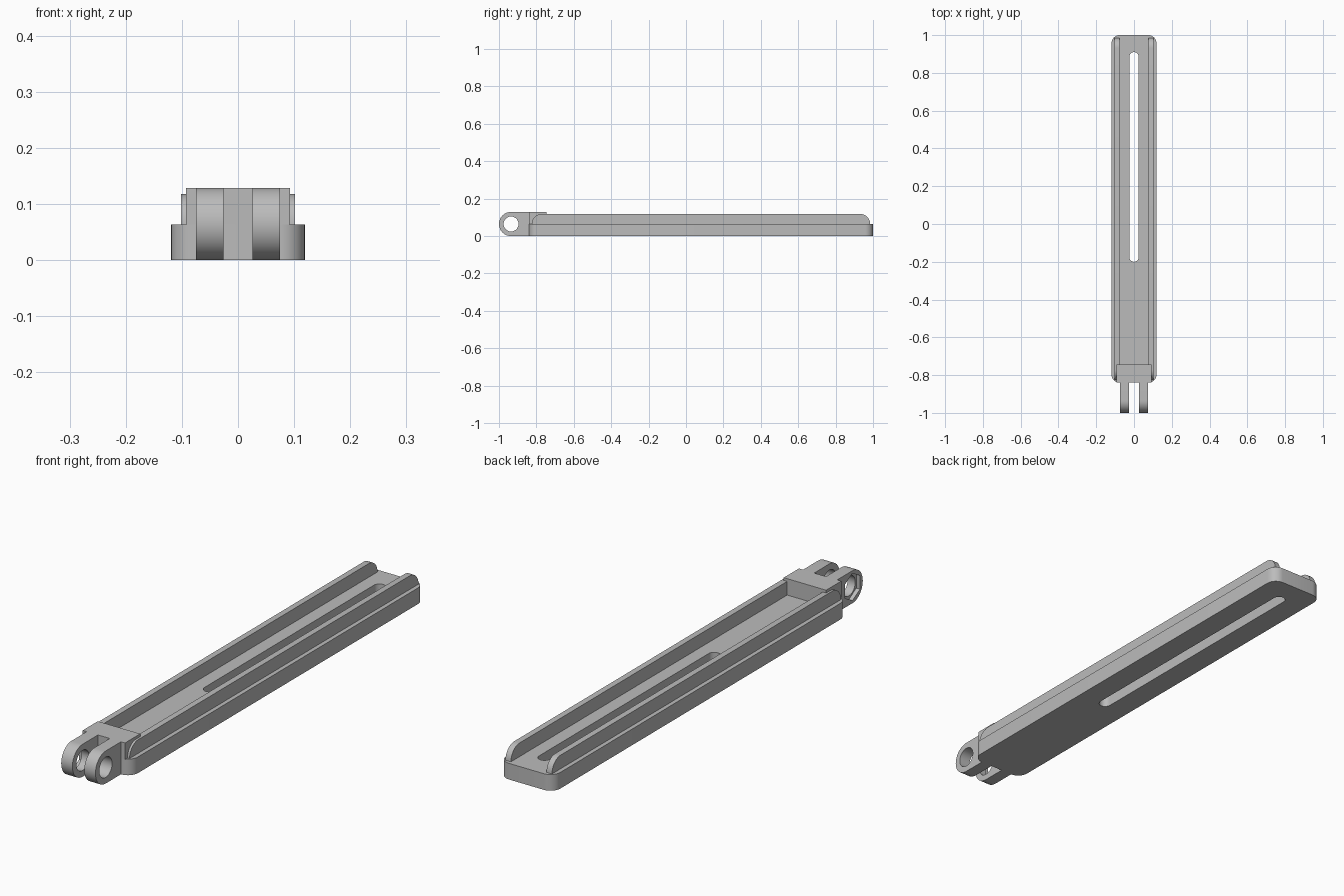
import bpy
import bmesh
import math

cube = bpy.data.objects.get("Cube")
if cube:
    bpy.data.objects.remove(cube, do_unlink=True)

grey = bpy.data.materials.new("plain grey")
grey.use_nodes = True
colour = (0.5, 0.5, 0.5, 1)
grey.diffuse_color = colour
grey.node_tree.nodes["Principled BSDF"].inputs["Base Color"].default_value = colour


def arc(cx, cy, r, start, end, steps=16):
    """Points along an arc, angles in degrees."""
    angles = [math.radians(start + (end - start) * i / steps) for i in range(steps + 1)]
    return [(cx + r * math.cos(a), cy + r * math.sin(a)) for a in angles]


def prism(name, outline, low, high, axis):
    """Extrude an outline: (x, y) along Z or (y, z) along X."""
    bm = bmesh.new()
    place = (lambda p: (p[0], p[1], low)) if axis == "Z" else (lambda p: (low, p[0], p[1]))
    face = bm.faces.new([bm.verts.new(place(p)) for p in outline])
    moved = bmesh.ops.extrude_face_region(bm, geom=[face])["geom"]
    step = (0, 0, high - low) if axis == "Z" else (high - low, 0, 0)
    bmesh.ops.translate(bm, vec=step, verts=[v for v in moved if isinstance(v, bmesh.types.BMVert)])
    bmesh.ops.remove_doubles(bm, verts=bm.verts, dist=1e-5)
    bmesh.ops.recalc_face_normals(bm, faces=bm.faces)
    mesh = bpy.data.meshes.new(name)
    bm.to_mesh(mesh)
    bm.free()
    mesh.materials.append(grey)
    obj = bpy.data.objects.new(name, mesh)
    bpy.context.collection.objects.link(obj)
    return obj


def select(obj):
    bpy.ops.object.select_all(action="DESELECT")
    obj.select_set(True)
    bpy.context.view_layer.objects.active = obj


def cut(obj, cutter):
    cutter.hide_render = True
    mod = obj.modifiers.new("cut", "BOOLEAN")
    mod.operation = "DIFFERENCE"
    mod.solver = "EXACT"
    mod.object = cutter
    select(obj)
    bpy.ops.object.modifier_apply(modifier=mod.name)
    bpy.data.objects.remove(cutter, do_unlink=True)


def smooth(obj):
    select(obj)
    bpy.ops.object.shade_smooth_by_angle(angle=math.radians(30))


HALF, FRONT, BACK, FLOOR, TOP = 0.119, -0.84, 1.0, 0.064, 0.129
CORNER = 0.043

# Base plate with rounded corners and a long through slot
x = HALF - CORNER
plate = prism("base_plate",
              arc(x, BACK - CORNER, CORNER, 0, 90, 8) + arc(-x, BACK - CORNER, CORNER, 90, 180, 8)
              + arc(-x, FRONT + CORNER, CORNER, 180, 270, 8) + arc(x, FRONT + CORNER, CORNER, 270, 360, 8),
              0, FLOOR, "Z")
SLOT = 0.024
cut(plate, prism("slot_cutter",
                 arc(0, 0.91 - SLOT, SLOT, 0, 180) + arc(0, -0.2 + SLOT, SLOT, 180, 360),
                 -0.1, 0.2, "Z"))
smooth(plate)

# Side rails with rounded ends
RAIL = 0.118 - FLOOR
rail_outline = (arc(0.985 - RAIL, FLOOR, RAIL, 0, 90, 10)
                + arc(-0.825 + RAIL, FLOOR, RAIL, 90, 180, 10))
for side, low in (("left", 0.078), ("right", -0.102)):
    smooth(prism(side + "_rail", rail_outline, low, low + 0.024, "X"))

# Block that closes the front of the channel
prism("hinge_block", [(-0.093, FRONT), (0.093, FRONT), (0.093, -0.745), (-0.093, -0.745)],
      FLOOR, TOP, "Z")

# Pair of hinge lugs with pin holes, and a hexagonal nut recess on the right one
R = TOP / 2
PIN = -1 + R
for side, low in (("left", 0.026), ("right", -0.075)):
    lug = prism(side + "_hinge_lug", arc(PIN, R, R, 90, 270, 24) + [(FRONT, 0), (FRONT, TOP)],
                low, low + 0.049, "X")
    cut(lug, prism("pin_cutter", arc(PIN, R, 0.04, 0, 352.5, 47), -0.2, 0.2, "X"))
    if side == "right":
        cut(lug, prism("nut_cutter", arc(PIN, R, 0.054, 30, 330, 5), -0.2, low + 0.016, "X"))
    smooth(lug)
